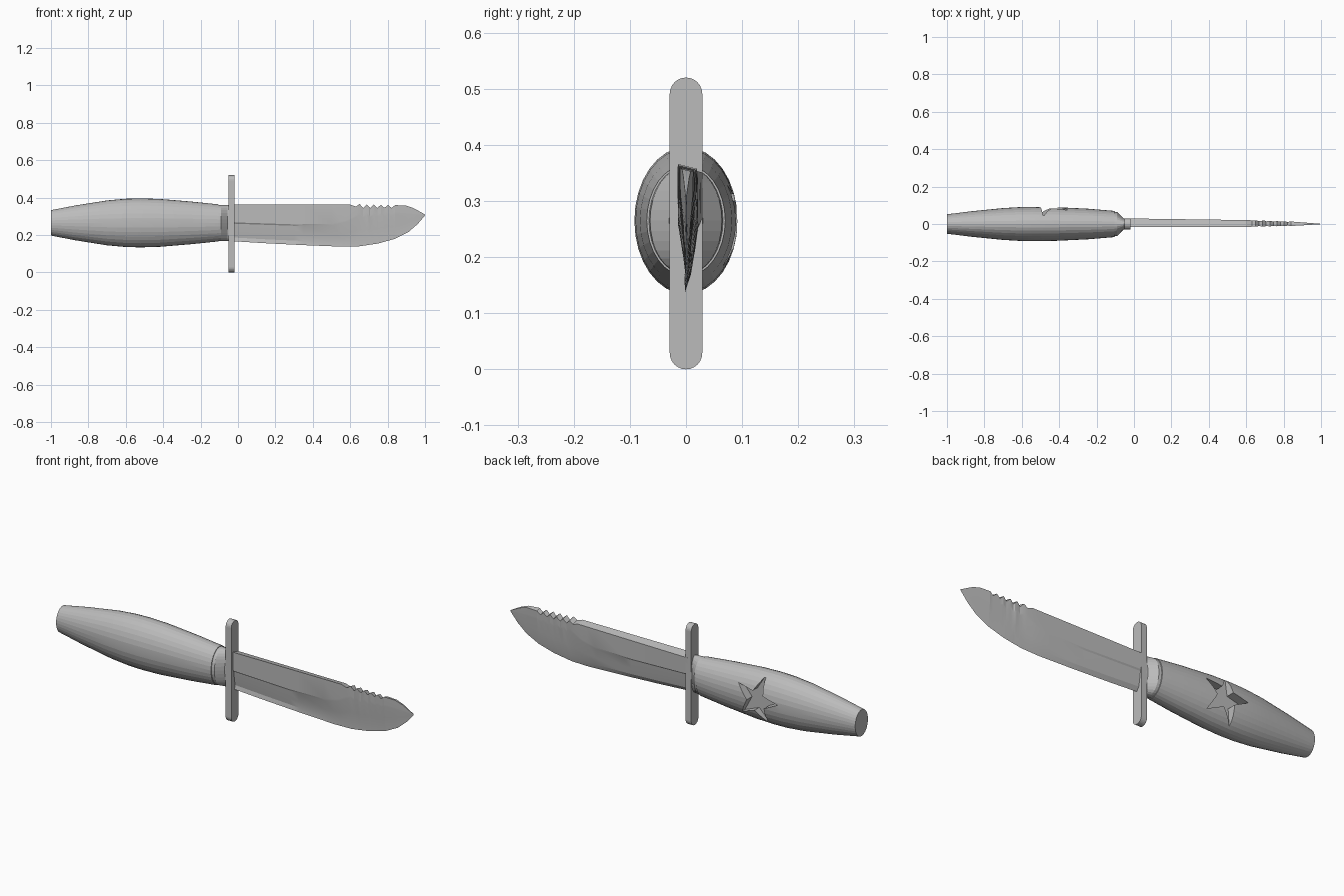
import bpy, bmesh, math

if "Cube" in bpy.data.objects:
    bpy.data.objects.remove(bpy.data.objects["Cube"])

steel = bpy.data.materials.new("plain grey")
steel.use_nodes = True
GREY = (0.5, 0.5, 0.5, 1)
steel.diffuse_color = GREY
steel.node_tree.nodes["Principled BSDF"].inputs["Base Color"].default_value = GREY


def loft(name, rings):
    """Skin a list of equal-length point rings and cap both ends."""
    bm = bmesh.new()
    loops = [[bm.verts.new(p) for p in ring] for ring in rings]
    n = len(loops[0])
    for a, b in zip(loops, loops[1:]):
        for i in range(n):
            j = (i + 1) % n
            bm.faces.new((a[i], a[j], b[j], b[i]))
    bm.faces.new(loops[0])
    bm.faces.new(loops[-1])
    bmesh.ops.recalc_face_normals(bm, faces=bm.faces)
    mesh = bpy.data.meshes.new(name)
    bm.to_mesh(mesh)
    bm.free()
    mesh.materials.append(steel)
    obj = bpy.data.objects.new(name, mesh)
    bpy.context.collection.objects.link(obj)
    return obj


def ellipse(x, ry, rz, n=32):
    angles = [2 * math.pi * i / n for i in range(n)]
    return [(x, ry * math.cos(a), 0.265 + rz * math.sin(a)) for a in angles]


def lerp(x, table):
    """Piecewise linear lookup in a short profile."""
    for (x0, v0), (x1, v1) in zip(table, table[1:]):
        if x <= x1:
            return v0 + (v1 - v0) * (x - x0) / (x1 - x0)
    return table[-1][1]


# Handle: barrel-shaped grip
grip = [(-1, .052, .068), (-.87, .068, .093), (-.7, .085, .12), (-.6, .091, .129),
        (-.52, .092, .131), (-.42, .09, .128), (-.25, .082, .114), (-.105, .07, .099)]
handle = loft("handle", [ellipse(*s) for s in grip])

# Star recess on the back of the grip
star = []
for i in range(10):
    a = math.radians(30 + 36 * i)
    r = 0.052 if i % 2 else 0.125
    star.append((-.46 + r * math.cos(a), 0.265 + r * math.sin(a)))
cutter = loft("star_cutter", [[(x, y, z) for x, z in star] for y in (.045, .2)])
cutter.hide_render = True
cut = handle.modifiers.new("star recess", "BOOLEAN")
cut.operation = "DIFFERENCE"
cut.solver = "EXACT"
cut.object = cutter
bpy.context.view_layer.objects.active = handle
bpy.ops.object.modifier_apply(modifier=cut.name)
bpy.data.objects.remove(cutter)

# Collar tapering to the guard
loft("collar", [ellipse(-.105, .066, .096), ellipse(-.09, .064, .096),
                ellipse(-.055, .03, .096), ellipse(-.04, .028, .096)])

# Guard: upright bar with round ends
bar = []
for i in range(26):
    top = i < 13
    a = math.pi * (i if top else i - 1) / 12
    bar.append((.029 * math.cos(a), (.491 if top else .029) + .029 * math.sin(a)))
loft("guard", [[(x, y, z) for y, z in bar] for x in (-.05, -.018)])

# Blade: outline profiles along its length
spine = [(-.03, .362), (.6, .362), (.63, .352), (.65, .366)]
teeth_start, pitch, teeth = .65, .038, 5
for k in range(teeth):
    x = teeth_start + k * pitch
    spine += [(x + pitch / 2, .345), (x + pitch, .364 - k * .001)]
spine += [(.9, .357), (.94, .343), (1, .31)]
edge = [(-.03, .167), (.15, .156), (.35, .146), (.55, .138), (.65, .14), (.75, .155),
        (.84, .18), (.91, .215), (.96, .258), (1, .305)]
ridge = [(-.03, .268), (.3, .257), (.5, .26), (.58, .28), (.65, .318), (.7, .325), (.9, .32), (1, .308)]
thick = [(-.03, .0225), (.6, .018), (.84, .012), (1, .001)]
step = [(-.03, .74), (.35, .8), (.55, .97), (1, .97)]
stations = sorted({p[0] for t in (spine, edge, ridge) for p in t})


def blade_section(x):
    top, low, mid = lerp(x, spine), lerp(x, edge), lerp(x, ridge)
    mid = min(mid, top - (top - low) * .2)
    h = lerp(x, thick)
    groove = .8 if lerp(x, spine) < .35 and x < .85 else 1
    c = .007 * (1 - max(0, x))
    s = lerp(x, step)
    d = mid - low
    # half widths from the spine down: flat, step, hollow grind
    half = [(top, h * groove), (mid, h * .95 * groove), (mid - d * .07, h * .95 * s * groove),
            (low + d * .5, h * .45), (low + d * .2, h * .2)]
    front = [(x, c - w, z) for z, w in half]
    back = [(x, c + w, z - (h * .5 if i == 0 else 0)) for i, (z, w) in enumerate(half)]
    return front + [(x, -.003 * (1 - max(0, x)), low)] + back[::-1]


blade = loft("blade", [blade_section(x) for x in stations])

# Soft shading across the shallow facets only
for obj, angle in ((blade, 14), (handle, 8)):
    bpy.ops.object.select_all(action="DESELECT")
    obj.select_set(True)
    bpy.context.view_layer.objects.active = obj
    bpy.ops.object.shade_smooth_by_angle(angle=math.radians(angle))
